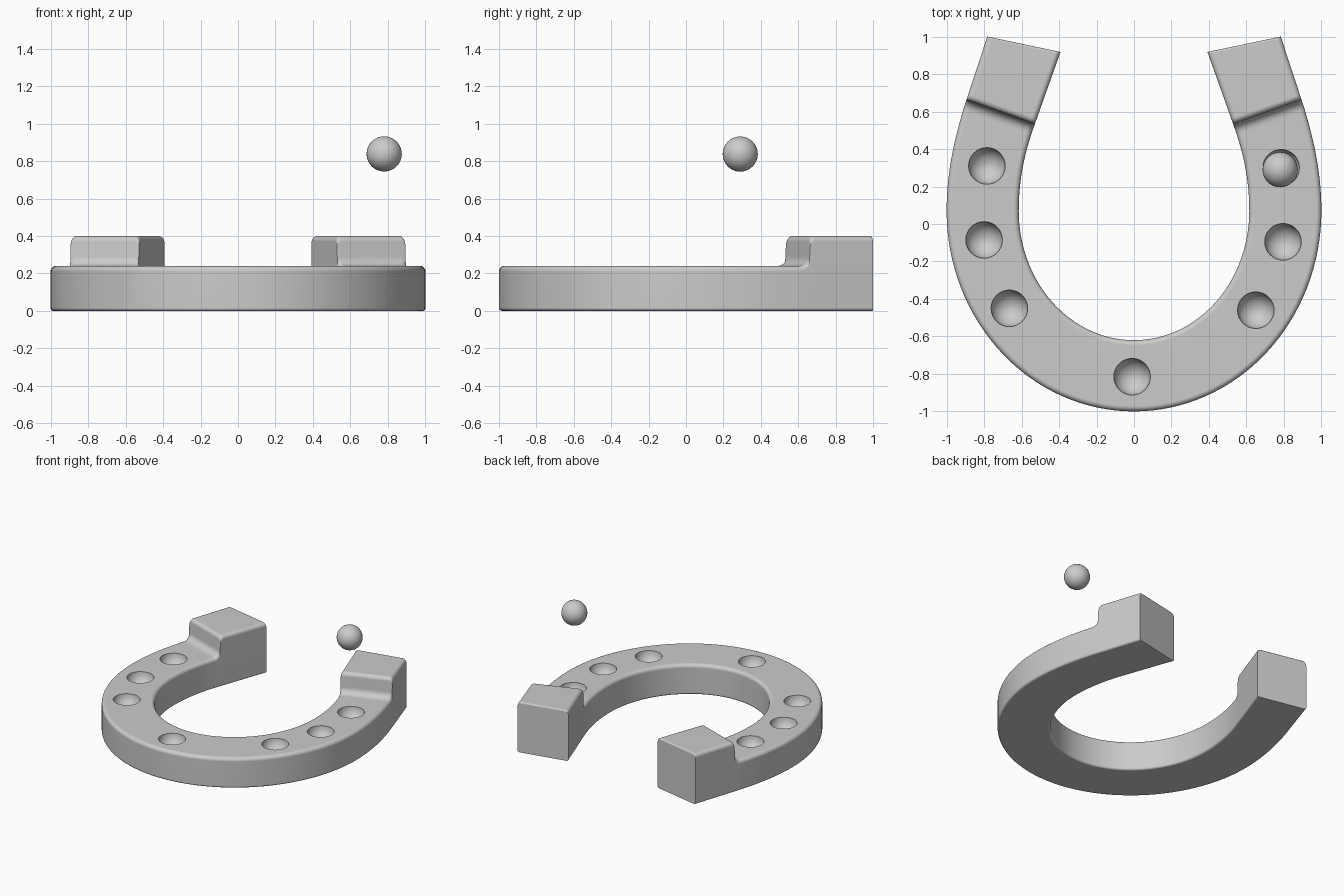
import bpy, bmesh, math
from mathutils import Vector, Matrix

if "Cube" in bpy.data.objects:
    bpy.data.objects.remove(bpy.data.objects["Cube"])

BODY, CALK = 0.24, 0.40


def bezier(a, b, c, d, t):
    a, b, c, d = map(Vector, (a, b, c, d))
    s = 1 - t
    return a * s**3 + b * 3 * s * s * t + c * 3 * s * t * t + d * t**3


def finish(obj, angle=35):
    bpy.ops.object.select_all(action='DESELECT')
    obj.select_set(True)
    bpy.context.view_layer.objects.active = obj
    bpy.ops.object.shade_smooth_by_angle(angle=math.radians(angle))


def new_object(name, bm):
    mesh = bpy.data.meshes.new(name)
    bm.to_mesh(mesh)
    bm.free()
    obj = bpy.data.objects.new(name, mesh)
    bpy.context.collection.objects.link(obj)
    return obj


# Stations (inner point, outer point, height): toe ellipse, branch, then heel block
stations = []
for i in range(33):
    a = -math.pi / 2 * (1 - i / 32)
    c, s = math.cos(a), math.sin(a)
    stations.append((Vector((0.615 * c, 0.07 + 0.69 * s)),
                     Vector((c, 0.07 + 1.07 * s)), BODY))
for i in range(1, 15):
    t = 0.88 * i / 14
    stations.append((bezier((0.615, 0.07), (0.615, 0.25), (0.58, 0.39), (0.53, 0.53), t),
                     bezier((1, 0.07), (1, 0.28), (0.955, 0.475), (0.895, 0.66), t), BODY))

in0, out0 = Vector((0.53, 0.53)), Vector((0.895, 0.66))
in1, out1 = Vector((0.392, 0.918)), Vector((0.783, 1.0))
step = []
for i in range(7):  # concave fillet up to the wall
    a = math.pi / 2 * i / 6
    step.append((-0.05 + 0.05 * math.sin(a), BODY + 0.05 * (1 - math.cos(a))))
for i in range(6):  # rounded top edge of the heel block
    a = math.pi / 2 * i / 5
    step.append((0.034 - 0.03 * math.cos(a), CALK - 0.03 + 0.03 * math.sin(a)))
step += [(0.2, CALK)]
for d, h in step:
    stations.append((in0 + (in1 - in0).normalized() * d,
                     out0 + (out1 - out0).normalized() * d, h))
for i in range(4):  # small rounding at the heel end
    a = math.pi / 2 * i / 3
    k = 1 - 0.03 * (1 - math.sin(a))
    stations.append((in0.lerp(in1, k), out0.lerp(out1, k), CALK - 0.012 * (1 - math.cos(a))))


def section(p, q, h):
    w = (q - p).length
    pts = []
    for cx, cz, r, start in ((0, 0, 0.016, 180), (w, 0, 0.016, 270),
                             (w, h, 0.028, 0), (0, h, 0.028, 90)):
        ox = cx + (r if cx == 0 else -r)
        oz = cz + (r if cz == 0 else -r)
        for j in range(6):
            a = math.radians(start + 18 * j)
            xy = p.lerp(q, (ox + r * math.cos(a)) / w)
            pts.append((xy.x, xy.y, oz + r * math.sin(a)))
    return pts


# Horseshoe: half sweep, mirrored
bm = bmesh.new()
rings = [[bm.verts.new(v) for v in section(*st)] for st in stations]
for r0, r1 in zip(rings, rings[1:]):
    n = len(r0)
    for j in range(n):
        bm.faces.new((r0[j], r0[(j + 1) % n], r1[(j + 1) % n], r1[j]))
bm.faces.new(rings[-1])
for v in rings[0]:
    v.co.x = 0
geom = bm.verts[:] + bm.edges[:] + bm.faces[:]
copy = bmesh.ops.duplicate(bm, geom=geom)['geom']
for v in copy:
    if isinstance(v, bmesh.types.BMVert):
        v.co.x = -v.co.x
bmesh.ops.remove_doubles(bm, verts=bm.verts[:], dist=1e-5)
bmesh.ops.recalc_face_normals(bm, faces=bm.faces[:])
shoe = new_object("horseshoe", bm)

# Round nail dimples sunk into the top
bm = bmesh.new()
for x, y in ((-0.785, 0.31), (-0.80, -0.085), (-0.665, -0.45), (-0.01, -0.815),
             (0.65, -0.46), (0.795, -0.095), (0.785, 0.30)):
    bmesh.ops.create_uvsphere(bm, u_segments=32, v_segments=17, radius=0.098,
                              matrix=Matrix.Translation((x, y, BODY + 0.002)))
cutter = new_object("dimple_cutter", bm)
cutter.hide_render = True
mod = shoe.modifiers.new("dimples", 'BOOLEAN')
mod.operation, mod.solver, mod.object = 'DIFFERENCE', 'EXACT', cutter
bpy.ops.object.select_all(action='DESELECT')
shoe.select_set(True)
bpy.context.view_layer.objects.active = shoe
bpy.ops.object.modifier_apply(modifier=mod.name)
bpy.data.objects.remove(cutter)
finish(shoe)
wn = shoe.modifiers.new("normals", 'WEIGHTED_NORMAL')
wn.keep_sharp = True

# Loose ball floating above one dimple
bm = bmesh.new()
bmesh.ops.create_uvsphere(bm, u_segments=32, v_segments=16, radius=0.094,
                          matrix=Matrix.Translation((0.78, 0.29, 0.838)))
finish(new_object("ball", bm), 60)
